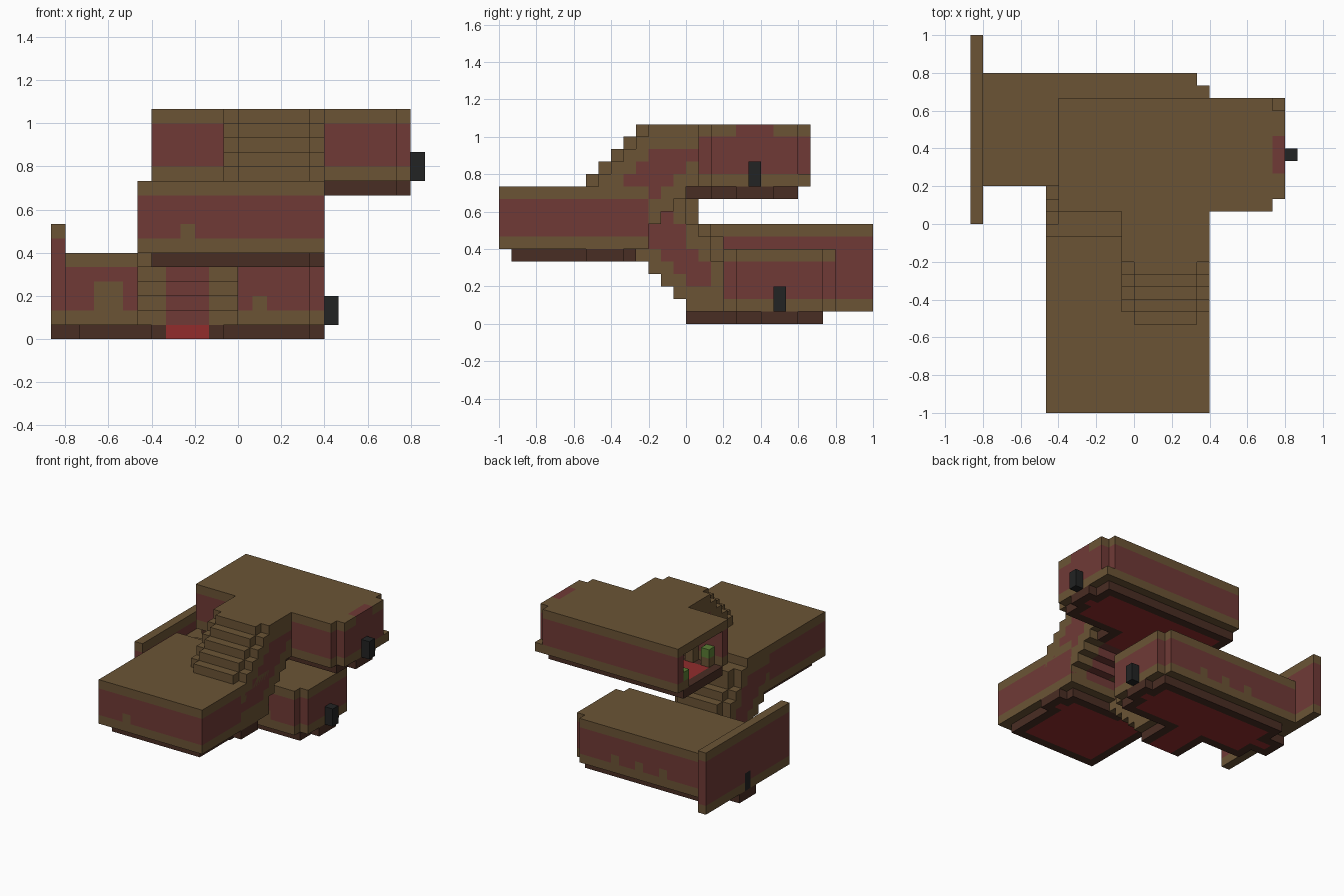
import bpy, bmesh
from itertools import product
from mathutils import Vector

U = 1 / 15  # size of one block

cube = bpy.data.objects.get("Cube")
if cube:
    bpy.data.objects.remove(cube)

PALETTE = {
    "brown_trim": "6B5435", "red_wall": "703A36", "dark_base": "492D23",
    "red_carpet": "922C2C", "black_lamp": "222323", "green_leaf": "5A7D34",
}
NAMES = list(PALETTE)
BROWN, RED, BASE, CARPET, BLACK, GREEN = range(len(NAMES))


def linear(hex_colour):
    parts = [int(hex_colour[i:i + 2], 16) / 255 for i in (0, 2, 4)]
    return [c / 12.92 if c < 0.04 else ((c + 0.055) / 1.055) ** 2.4 for c in parts] + [1]


materials = []
for name, code in PALETTE.items():
    mat = bpy.data.materials.new(name)
    mat.use_nodes = True
    mat.diffuse_color = linear(code)
    mat.node_tree.nodes["Principled BSDF"].inputs["Base Color"].default_value = linear(code)
    materials.append(mat)


def block(x0, x1, y0, y1, z0, z1):
    """All grid cells of a box."""
    return set(product(range(x0, x1), range(y0, y1), range(z0, z1)))


def build(name, cells, rule):
    """Skin the cells with outer faces, coloured by rule(x, y, z)."""
    bm = bmesh.new()
    for cell in sorted(cells):
        for axis, sign in product(range(3), (0, 1)):
            near = list(cell)
            near[axis] += 1 if sign else -1
            if tuple(near) in cells:
                continue
            a, b = (axis + 1) % 3, (axis + 2) % 3
            corners = []
            for i, j in ((0, 0), (1, 0), (1, 1), (0, 1)):
                p = list(cell)
                p[axis] += sign
                p[a] += i
                p[b] += j
                corners.append(bm.verts.new(Vector(p) * U))
            face = bm.faces.new(corners if sign else corners[::-1])
            face.material_index = rule(*cell)
    bmesh.ops.remove_doubles(bm, verts=bm.verts, dist=0.001)
    bmesh.ops.dissolve_limit(bm, angle_limit=0.01, verts=bm.verts, edges=bm.edges,
                             delimit={'MATERIAL'})
    mesh = bpy.data.meshes.new(name)
    bm.to_mesh(mesh)
    bm.free()
    for mat in materials:
        mesh.materials.append(mat)
    obj = bpy.data.objects.new(name, mesh)
    bpy.context.collection.objects.link(obj)


def bands(low, high, bumps=lambda x, y, z: False):
    """Brown bottom and top rows with red between, plus brown bumps."""
    return lambda x, y, z: BROWN if z in (low, high - 1) or bumps(x, y, z) else RED


def lower_bumps(x, y, z):
    if y == 3:
        return x in (-10, -9) and z < 4 or x == 1 and z == 2
    return y == 11 and z == 2 and x in (0, -3, -6)


# Lower room with notched corners, and the tall end wall with a doorway lamp
lower = block(-12, 6, 3, 12, 1, 6) - block(5, 6, 3, 4, 1, 6) - block(5, 6, 11, 12, 1, 6)
build("lower_room", lower, bands(1, 6, lower_bumps))
end_wall = block(-13, -12, 0, 15, 1, 8)
wall_bands = bands(1, 8)
build("end_wall", end_wall,
      lambda x, y, z: BLACK if y == 7 and z < 3 else wall_bands(x, y, z))

# Middle room
build("middle_room", block(-7, 6, -15, -3, 6, 11),
      bands(6, 11, lambda x, y, z: y == -15 and x == -4 and z == 7))

# Upper room: hollow, open at one end, red patch on the roof edge
upper = block(-6, 12, 1, 10, 11, 16) - block(-6, 11, 2, 9, 11, 15)
upper -= block(11, 12, 1, 2, 11, 16) | block(11, 12, 9, 10, 12, 16)
upper_bands = bands(11, 16)
build("upper_room", upper,
      lambda x, y, z: RED if x == 11 and 4 <= y < 7 and z > 11 else upper_bands(x, y, z))


def stair(name, x0, columns):
    """Stepped passage; columns map y to (bottom, core top, side top)."""
    cells = set()
    for y, (bottom, core, side) in columns.items():
        cells |= block(x0 + 1, x0 + 6, y, y + 1, bottom, core)
        for x in (x0, x0 + 6):
            cells |= block(x, x + 1, y, y + 1, bottom, side)

    def rule(x, y, z):
        bottom, core, side = columns[y]
        top = side if x in (x0, x0 + 6) else core
        if x0 + 2 <= x < x0 + 5 and z < top - 2:
            return RED
        return BROWN if z >= top - 2 or z < bottom + 2 else RED

    build(name, cells, rule)


# Stair from the middle room up to the upper room
stair("upper_stair", -1, {
    y: (max(6, min(11, y + 11)), min(16, y + 20), min(16, y + 19)) for y in range(-8, 2)})

# Stair from the lower room up to the middle room
core_tops = {-1: 10, 0: 10, 1: 8, 2: 7}
side_tops = {-1: 10, 0: 8, 1: 7, 2: 5}
stair("lower_stair", -7, {
    y: (max(1, min(6, 1 - y)), core_tops.get(y, 11), side_tops.get(y, 11))
    for y in range(-5, 3)})


def base(name, z, areas, strip):
    """Dark rim around a red carpet, which runs out along a strip."""
    cells = set().union(*(block(*area, z, z + 1) for area in areas))
    runner = block(*strip, z, z + 1)

    def rule(x, y, h):
        inside = all((x + i, y + j, h) in cells
                     for i, j in product((-1, 0, 1), repeat=2))
        return CARPET if inside or (x, y, h) in runner else BASE

    build(name, cells, rule)


base("lower_base", 0, [(-11, 5, 4, 11), (-6, -1, 0, 4), (5, 6, 6, 9), (-13, -11, 6, 9)],
     (-5, -2, 0, 5))
base("middle_base", 5, [(-6, 5, -14, -4), (5, 6, -8, -5)], (-5, -2, -6, -4))
base("upper_base", 10, [(-6, 11, 2, 9), (0, 5, 0, 2), (11, 12, 4, 7)], (1, 4, 0, 3))

# Lamps beside the rooms
build("lower_lamp", block(6, 7, 7, 8, 1, 3), lambda x, y, z: BLACK)
build("upper_lamp", block(12, 13, 5, 6, 11, 13), lambda x, y, z: BLACK)

# Potted plants inside the open room
for number, (x, y, height) in enumerate(((-5, 2, 2), (-3, 2, 3), (-6, 8, 2))):
    build(f"plant_{number + 1}", block(x, x + 1, y, y + 1, 11, 11 + height),
          lambda px, py, pz, top=10 + height: GREEN if pz == top else BROWN)
